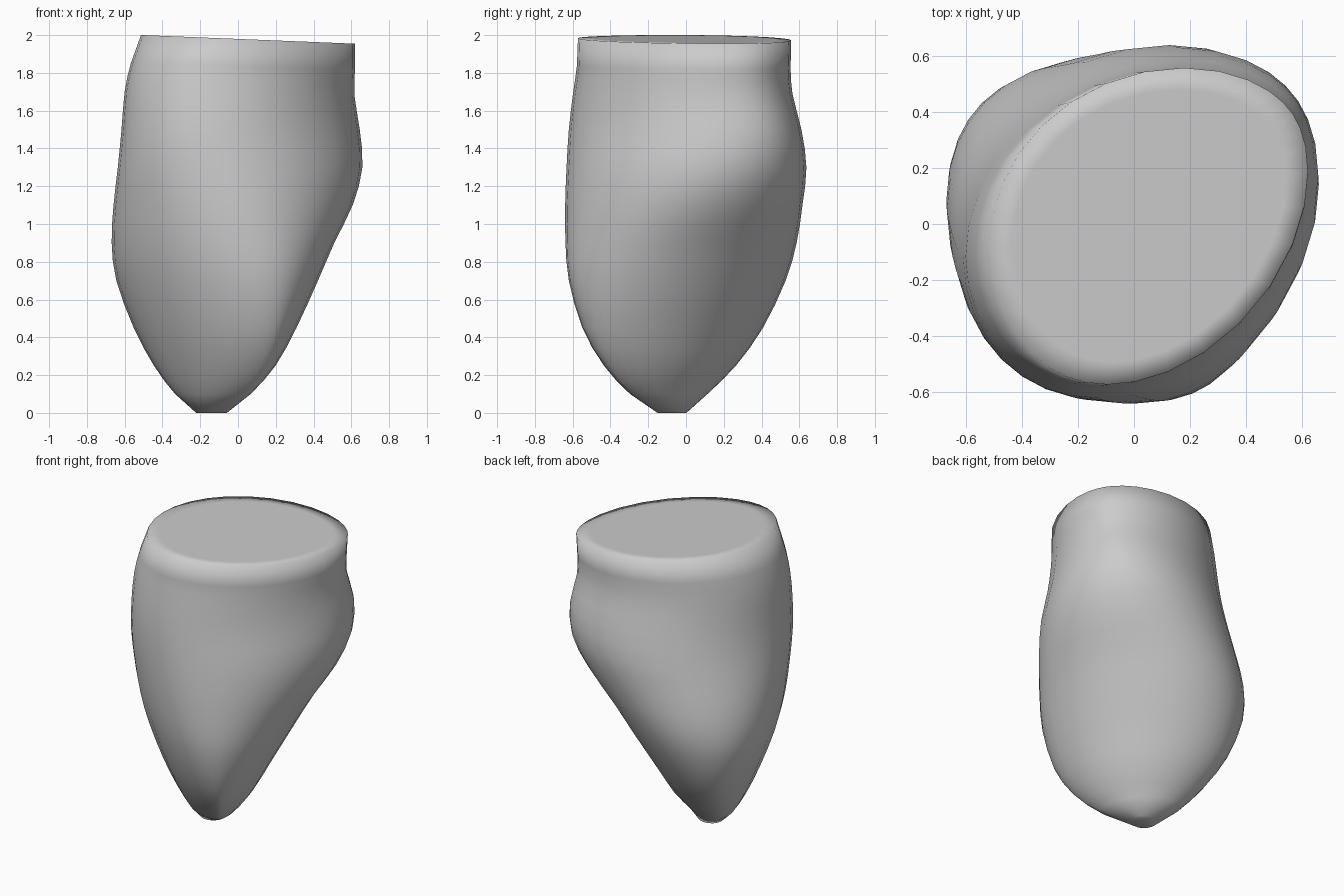
import bpy, bmesh, math
from mathutils import Vector

if "Cube" in bpy.data.objects:
    bpy.data.objects.remove(bpy.data.objects["Cube"])

SIDES = 32

# Height, then the reach from the centre line in eight directions:
# E, NE, N, NW, W, SW, S, SE
LEVELS = [
    (0.00, -.06, -.07, .00, .13, .22, .23, .15, .03),
    (0.10, .06, .00, .11, .28, .33, .31, .29, .24),
    (0.25, .19, .12, .26, .44, .445, .39, .43, .41),
    (0.45, .30, .24, .40, .59, .55, .48, .545, .53),
    (0.70, .41, .395, .515, .685, .64, .57, .615, .60),
    (0.90, .50, .51, .575, .69, .665, .62, .635, .61),
    (1.10, .60, .64, .605, .65, .655, .65, .64, .605),
    (1.30, .66, .72, .635, .59, .64, .665, .64, .58),
    (1.50, .645, .73, .605, .55, .62, .665, .63, .54),
    (1.70, .61, .69, .55, .53, .595, .655, .60, .525),
    (1.85, .61, .69, .535, .52, .555, .63, .575, .52),
    (2.00, .61, .70, .535, .50, .50, .59, .57, .52),
]


def outline(row):
    """Smooth closed curve touching the eight reach lines of one level."""
    z, reach = row[0], row[1:]
    terms = []
    for k in (1, 2, 3):
        damp = 0.6 if k == 3 else 1.0
        a = sum(h * math.cos(k * i * math.pi / 4) for i, h in enumerate(reach)) / 4
        b = sum(h * math.sin(k * i * math.pi / 4) for i, h in enumerate(reach)) / 4
        terms.append((k, a * damp, b * damp))
    mean = sum(reach) / 8
    points = []
    for i in range(SIDES):
        t = 2 * math.pi * i / SIDES
        c, s = math.cos(t), math.sin(t)
        h = mean + sum(a * math.cos(k * t) + b * math.sin(k * t) for k, a, b in terms)
        d = sum(k * (b * math.cos(k * t) - a * math.sin(k * t)) for k, a, b in terms)
        x, y = h * c - d * s, h * s + d * c
        # The open end slopes down towards +x
        drop = 0.045 * (x + 0.5) / 1.11 * max(0, (z - 1.5) / 0.5)
        points.append(Vector((x, y, z - drop)))
    return points


def midway(p0, p1, p2, p3):
    return tuple((-a + 9 * b + 9 * c - d) / 16 for a, b, c, d in zip(p0, p1, p2, p3))


# Rounded levels between the listed ones
rows = [LEVELS[0]]
for i in range(len(LEVELS) - 1):
    if 0 < i < len(LEVELS) - 2:
        rows.append(midway(*LEVELS[i - 1:i + 3]))
    rows.append(LEVELS[i + 1])

rings = [outline(r) for r in rows]


def shrink(ring, factor):
    mid = sum(ring, Vector()) / SIDES
    return [mid + (p - mid) * factor for p in ring]


# Inner rim ring keeps the flat top broad while its border shades softly
rings.append(shrink(rings[-1], 0.86))

bm = bmesh.new()
loops = [[bm.verts.new(p) for p in ring] for ring in rings]
for low, high in zip(loops, loops[1:]):
    for i in range(SIDES):
        j = (i + 1) % SIDES
        bm.faces.new((low[i], low[j], high[j], high[i]))
bm.faces.new(loops[-1])
bm.faces.new(loops[0][::-1])
bmesh.ops.recalc_face_normals(bm, faces=bm.faces)

mesh = bpy.data.meshes.new("chamber_body")
bm.to_mesh(mesh)
bm.free()
mesh.shade_smooth()
body = bpy.data.objects.new("chamber_body", mesh)
bpy.context.collection.objects.link(body)
